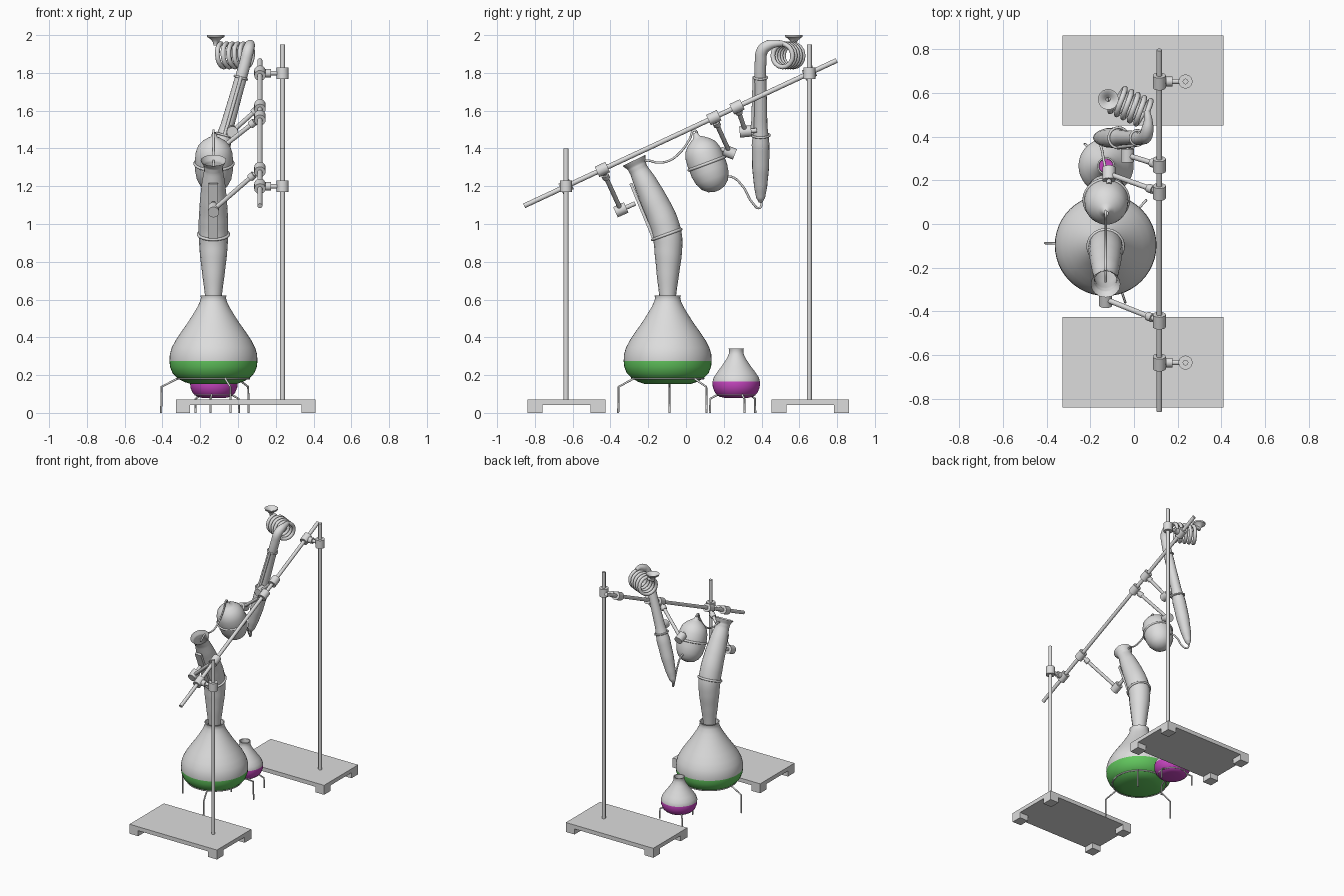
import bpy, math
from mathutils import Vector, Matrix

if "Cube" in bpy.data.objects:
    bpy.data.objects.remove(bpy.data.objects["Cube"])

def mat(name, c):
    m = bpy.data.materials.new(name)
    m.diffuse_color = (*c, 1)
    m.use_nodes = True
    m.node_tree.nodes["Principled BSDF"].inputs["Base Color"].default_value = m.diffuse_color
    return m

GREY = mat("light_grey", (0.72, 0.72, 0.72))
GLASS = TUBE = METAL = BASE = GREY
GREEN = mat("green_liquid", (0.12, 0.56, 0.11))
PURPLE = mat("purple_liquid", (0.56, 0.06, 0.52))

def add(name, verts, faces, mats, matrix=None, smooth=True):
    me = bpy.data.meshes.new(name)
    me.from_pydata(verts, [], faces)
    for m in mats:
        me.materials.append(m)
    o = bpy.data.objects.new(name, me)
    if matrix:
        o.matrix_world = matrix
    bpy.context.collection.objects.link(o)
    finish(o, smooth)
    return o

def finish(o, smooth=True):
    if smooth:
        bpy.ops.object.select_all(action='DESELECT')
        o.select_set(True)
        bpy.context.view_layer.objects.active = o
        bpy.ops.object.shade_smooth_by_angle(angle=math.radians(40))

def lathe(name, prof, mats, matrix, n=48):
    verts = [(r * math.cos(2 * math.pi * i / n), r * math.sin(2 * math.pi * i / n), z)
             for r, z in prof for i in range(n)]
    faces = [(k * n + i, k * n + (i + 1) % n, (k + 1) * n + (i + 1) % n, (k + 1) * n + i)
             for k in range(len(prof) - 1) for i in range(n)]
    faces.append(tuple(reversed(range(n))))
    return add(name, verts, faces, mats, matrix)

def sweep(name, pts, m, caps=True, smooth=True):
    """Round tube through (x, y, z, radius) points."""
    cu = bpy.data.curves.new(name, 'CURVE')
    cu.dimensions = '3D'
    cu.bevel_depth = 1
    cu.bevel_resolution = 6
    cu.resolution_u = 6
    cu.use_fill_caps = caps
    if smooth:
        s = cu.splines.new('BEZIER')
        s.bezier_points.add(len(pts) - 1)
        for b, p in zip(s.bezier_points, pts):
            b.co, b.radius = p[:3], p[3]
            b.handle_left_type = b.handle_right_type = 'AUTO'
    else:
        s = cu.splines.new('POLY')
        s.points.add(len(pts) - 1)
        for b, p in zip(s.points, pts):
            b.co, b.radius = (*p[:3], 1), p[3]
    tmp = bpy.data.objects.new(name, cu)
    bpy.context.collection.objects.link(tmp)
    dg = bpy.context.evaluated_depsgraph_get()
    me = bpy.data.meshes.new_from_object(tmp.evaluated_get(dg))
    bpy.data.objects.remove(tmp)
    o = bpy.data.objects.new(name, me)
    me.materials.clear()
    me.materials.append(m)
    bpy.context.collection.objects.link(o)
    finish(o)

def rod(name, a, b, r, m=METAL, n=20):
    a, b = Vector(a), Vector(b)
    d = b - a
    M = Matrix.Translation(a) @ d.to_track_quat('Z', 'Y').to_matrix().to_4x4()
    c = [(r * math.cos(2 * math.pi * i / n), r * math.sin(2 * math.pi * i / n)) for i in range(n)]
    v = [(x, y, 0) for x, y in c] + [(x, y, d.length) for x, y in c]
    f = [(i, (i + 1) % n, n + (i + 1) % n, n + i) for i in range(n)]
    add(name, v, f + [tuple(reversed(range(n))), tuple(range(n, 2 * n))], [m], M)

def collar(name, p, d, r, length):
    p, d = Vector(p), Vector(d).normalized() * length / 2
    rod(name, p - d, p + d, r)

def box(name, x0, x1, y0, y1, z0, z1, m, matrix=None):
    v = [(x, y, z) for z in (z0, z1) for x, y in ((x0, y0), (x1, y0), (x1, y1), (x0, y1))]
    f = [(3, 2, 1, 0), (4, 5, 6, 7)] + [(i, (i + 1) % 4, 4 + (i + 1) % 4, 4 + i) for i in range(4)]
    add(name, v, f, [m], matrix, False)

def ring(name, c, R, r, tilt, m=METAL):
    bpy.ops.mesh.primitive_torus_add(major_radius=R, minor_radius=r, major_segments=40,
                                     minor_segments=10, location=c, rotation=tilt)
    o = bpy.context.object
    o.name = name
    o.data.materials.append(m)
    finish(o)

# slanted carrying rod
P0, P1 = Vector((0.116, -0.857, 1.096)), Vector((0.116, 0.798, 1.866))
SL = (P1 - P0).normalized()
def on_rod(y):
    return P0.lerp(P1, (y - P0.y) / (P1.y - P0.y))
rod("slanted_rod", P0, P1, 0.013)

# two stands with feet, upright rod and cross clamp
for tag, y0, y1, yr, top in (("front", -0.84, -0.425, -0.635, 1.40), ("back", 0.452, 0.863, 0.653, 1.95)):
    box(tag + "_base", -0.328, 0.41, y0, y1, 0.042, 0.072, BASE)
    for x in (-0.328, 0.337):
        for y in (y0, y1 - 0.08):
            box(tag + "_foot", x, x + 0.073, y, y + 0.08, 0, 0.043, BASE)
    rod(tag + "_upright", (0.236, yr, 0.07), (0.236, yr, top), 0.013)
    p = on_rod(yr)
    collar(tag + "_upright_collar", (0.236, yr, p.z), (0, 0, 1), 0.032, 0.062)
    rod(tag + "_clamp_link", p, (0.236, yr, p.z), 0.012)
    collar(tag + "_clamp_knob", p + Vector((0.045, 0, 0)), (1, 0, 0), 0.022, 0.03)
    collar(tag + "_rod_collar", p, SL, 0.03, 0.062)

# arms reaching from the slanted rod to the glassware
for tag, y, end, grip, reach in (("tube", -0.443, (-0.13, -0.345, 1.075), (0, 0.9, 0.4), 0.085),
                                 ("bulb", 0.147, (-0.115, 0.23, 1.38), (0, -0.9, 0.35), 0.05),
                                 ("condenser", 0.27, (-0.03, 0.315, 1.49), (0, 1, 0.1), 0.06)):
    p, e = on_rod(y), Vector(end)
    collar(tag + "_rod_collar", p, SL, 0.03, 0.062)
    rod(tag + "_arm", p, e, 0.012)
    collar(tag + "_arm_nut", p.lerp(e, 0.17), e - p, 0.02, 0.03)
    collar(tag + "_grip_head", e, grip, 0.03, 0.062)
    rod(tag + "_grip_link", e, e + Vector(grip) * reach, 0.012)

# flasks: lower faces carry the liquid colour
def flask(name, prof, liquid, level, loc):
    o = lathe(name, prof, [GLASS, liquid], Matrix.Translation(loc))
    for p in o.data.polygons:
        p.material_index = int(p.center.z < level)

flask("large_flask", [(0.118, 0.152), (0.155, 0.164), (0.19, 0.183), (0.217, 0.211), (0.23, 0.245), (0.233, 0.275),
      (0.231, 0.31), (0.221, 0.345), (0.2, 0.385), (0.17, 0.43), (0.138, 0.475), (0.109, 0.52), (0.085, 0.56),
      (0.071, 0.59), (0.066, 0.61), (0.07, 0.622), (0.062, 0.622), (0.058, 0.59)], GREEN, 0.275, (-0.13, -0.097, 0))
flask("small_flask", [(0.065, 0.08), (0.09, 0.086), (0.112, 0.105), (0.124, 0.135), (0.126, 0.165), (0.118, 0.19),
      (0.1, 0.217), (0.075, 0.25), (0.052, 0.285), (0.04, 0.31), (0.037, 0.328), (0.04, 0.34), (0.033, 0.34),
      (0.031, 0.31)], PURPLE, 0.165, (-0.128, 0.266, 0))

# wire tripods
for tag, cx, cy, R, z, out, zb, angs in (("large", -0.13, -0.097, 0.19, 0.182, 0.275, 0.138, (178, 48, -71)),
                                         ("small", -0.128, 0.266, 0.098, 0.097, 0.138, 0.075, (134, 18, -97))):
    ring(tag + "_tripod_ring", (cx, cy, z), R, 0.005, (0, 0, 0))
    for a in angs:
        c, s = math.cos(math.radians(a)), math.sin(math.radians(a))
        sweep(tag + "_tripod_leg", [(cx + r * c, cy + r * s, h, 0.0055)
              for r, h in ((R, z), (out, zb), (out + 0.002, 0))], METAL, smooth=False)

# tall bent tube with flared mouth
X = -0.13
sweep("bent_tube", [(X, y, z, r) for y, z, r in (
      (-0.097, 0.58, 0.04), (-0.097, 0.64, 0.047), (-0.096, 0.74, 0.06), (-0.094, 0.84, 0.072), (-0.098, 0.93, 0.078),
      (-0.123, 1.02, 0.078), (-0.168, 1.12, 0.072), (-0.214, 1.215, 0.062), (-0.25, 1.285, 0.05),
      (-0.262, 1.31, 0.052), (-0.275, 1.337, 0.068))], TUBE, caps=False)
ring("bent_tube_ring", (X, -0.102, 0.945), 0.08, 0.008, (0.35, 0, 0))
plate = Vector((0, -0.12, 0.29))
box("bent_tube_plate", -0.025, 0.025, -0.008, 0.008, 0, plate.length, METAL,
    Matrix.Translation((X, -0.172, 0.925)) @ Matrix.Rotation(0.393, 4, 'X'))

# tilted bulb and its two thin hoses
B = Matrix.Translation((X + 0.003, 0.11, 1.32)) @ Matrix.Rotation(0.358, 4, 'X')
lathe("bulb", [(0.012, -0.155), (0.045, -0.146), (0.073, -0.122), (0.092, -0.085), (0.1, -0.04), (0.101, 0.02),
      (0.097, 0.06), (0.085, 0.095), (0.063, 0.12), (0.038, 0.138), (0.018, 0.15), (0.009, 0.175)], [TUBE], B)
ring("bulb_ring", (X + 0.003, 0.11, 1.32), 0.101, 0.008, (0.358, 0, 0))
sweep("upper_hose", [(X, y, z, 0.006) for y, z in ((0.058, 1.45), (0.047, 1.495), (0.02, 1.45), (-0.03, 1.38),
      (-0.09, 1.335), (-0.15, 1.325), (-0.21, 1.335), (-0.265, 1.3))], TUBE)
sweep("lower_hose", [(-0.13, 0.19, 1.245, 0.006), (-0.13, 0.24, 1.25, 0.006), (-0.14, 0.30, 1.2, 0.006),
      (-0.15, 0.35, 1.115, 0.006), (-0.165, 0.39, 1.085, 0.006), (-0.17, 0.4, 1.13, 0.006)], TUBE)

# leaning condenser with elbow
def cond(z):
    return -0.17 + (z - 1.12) * 0.283
sweep("condenser", [(cond(z), 0.395, z, r) for z, r in ((1.115, 0.01), (1.14, 0.024), (1.2, 0.035), (1.3, 0.045),
      (1.42, 0.047), (1.52, 0.036), (1.7, 0.032), (1.86, 0.031))] +
      [(0.054, 0.405, 1.92, 0.031), (0.062, 0.435, 1.945, 0.028), (0.065, 0.475, 1.955, 0.02),
       (0.058, 0.52, 1.955, 0.014)], TUBE)
for z, r in ((1.47, 0.047), (1.775, 0.034)):
    ring("condenser_ring", (cond(z), 0.395, z), r, 0.006, (0, 0.276, 0))
rod("condenser_plate", (cond(1.47), 0.352, 1.47), (cond(1.78), 0.362, 1.78), 0.009)

# coil and end funnel
A, E = Vector((0.058, 0.505, 1.893)), Vector((-0.09, 0.575, 1.893))
ax = (E - A).normalized()
up = Vector((0, 0, 1))
side = up.cross(ax)
N, T = 16, 5
coil = []
for i in range(N * T + 1):
    t = 2 * math.pi * i / N
    coil.append((*(A.lerp(E, i / (N * T)) + 0.062 * (up * math.cos(t) - side * math.sin(t))), 0.0125))
coil.append((-0.118, 0.573, 1.96, 0.0125))
sweep("coil", coil, TUBE, smooth=False)
lathe("end_funnel", [(0.012, 1.945), (0.014, 1.96), (0.022, 1.972), (0.034, 1.983), (0.045, 1.99), (0.047, 2.0),
      (0.04, 1.999), (0.02, 1.98), (0.01, 1.97)], [TUBE], Matrix.Translation((-0.118, 0.571, 0)), 32)
